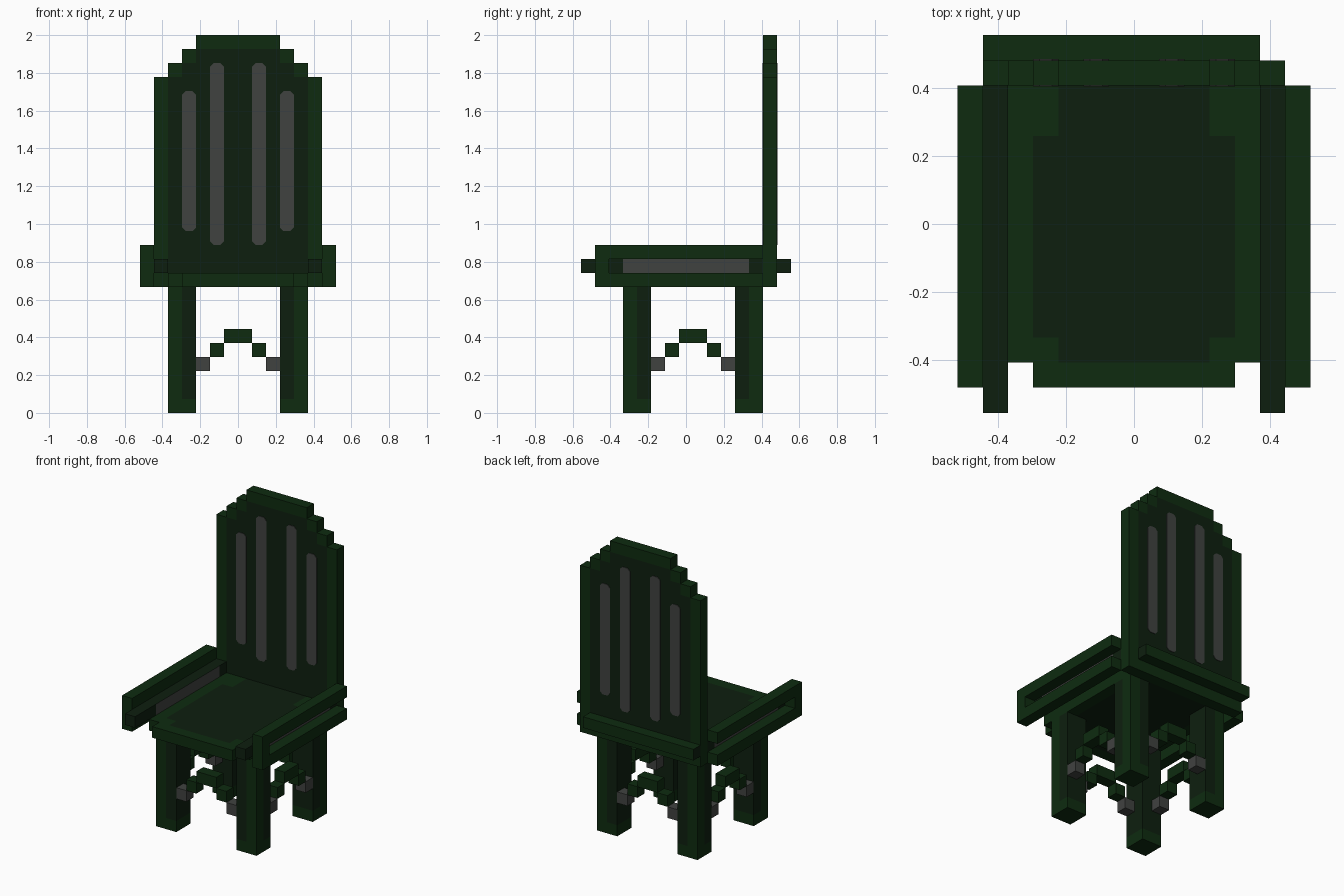
import bpy, bmesh
from mathutils import Vector

if "Cube" in bpy.data.objects:
    bpy.data.objects.remove(bpy.data.objects["Cube"])

U = 2 / 27                      # one block
OFF = Vector((-7, -7.5, 0))     # block grid origin


def material(name, rgb):
    m = bpy.data.materials.new(name)
    m.use_nodes = True
    m.diffuse_color = (*rgb, 1)
    bsdf = m.node_tree.nodes["Principled BSDF"]
    bsdf.inputs["Base Color"].default_value = (*rgb, 1)
    bsdf.inputs["Roughness"].default_value = 0.9
    return m


MATS = [material("green", (0.0044, 0.0245, 0.0050)),
        material("dark_green", (0.0042, 0.0135, 0.0048)),
        material("grey", (0.0510, 0.0545, 0.0510))]
GREEN, DARK, GREY = range(3)


def finish(name, bm):
    """Scale from block units to the final size and link the object."""
    bmesh.ops.recalc_face_normals(bm, faces=bm.faces)
    for v in bm.verts:
        v.co = (v.co + OFF) * U
    me = bpy.data.meshes.new(name)
    bm.to_mesh(me)
    bm.free()
    for m in MATS:
        me.materials.append(m)
    ob = bpy.data.objects.new(name, me)
    bpy.context.collection.objects.link(ob)
    return ob


def blocks(name, boxes, rule):
    """Join boxes (lo, hi) on the block grid; rule(centre, normal) gives the colour."""
    bm = bmesh.new()
    for lo, hi in boxes:
        lo, hi = Vector(lo), Vector(hi)
        vs = bmesh.ops.create_cube(bm, size=1)["verts"]
        for v in vs:
            v.co = Vector([(lo[a] + hi[a]) / 2 + v.co[a] * (hi[a] - lo[a]) for a in range(3)])
    # cut along the grid
    for a in range(3):
        vals = [v.co[a] for v in bm.verts]
        for k in range(round(min(vals)) + 1, round(max(vals))):
            co, no = Vector((0, 0, 0)), Vector((0, 0, 0))
            co[a], no[a] = k, 1
            bmesh.ops.bisect_plane(bm, geom=bm.verts[:] + bm.edges[:] + bm.faces[:],
                                   plane_co=co, plane_no=no, dist=1e-4)
    # drop faces shared by two touching boxes
    seen = {}
    for f in bm.faces:
        key = tuple(round(c, 2) for c in f.calc_center_median())
        seen.setdefault(key, []).append(f)
    hidden = [f for fs in seen.values() if len(fs) > 1 for f in fs]
    bmesh.ops.delete(bm, geom=hidden, context="FACES")
    bmesh.ops.remove_doubles(bm, verts=bm.verts, dist=1e-3)
    bm.normal_update()
    for f in bm.faces:
        f.material_index = rule(f.calc_center_median(), f.normal)
    bmesh.ops.dissolve_limit(bm, angle_limit=0.01, verts=bm.verts, edges=bm.edges,
                             delimit={"MATERIAL"})
    return finish(name, bm)


def plain(col):
    return lambda c, n: col


def mirror_x(boxes):
    return [((14 - hi[0], lo[1], lo[2]), (14 - lo[0], hi[1], hi[2])) for lo, hi in boxes]


def mirror_y(boxes):
    return [((lo[0], 16 - hi[1], lo[2]), (hi[0], 16 - lo[1], hi[2])) for lo, hi in boxes]


# Backrest: stepped top, green rim around a dark panel
def back_rule(c, n):
    x = abs(c.x - 7)
    top = 24 if x > 4 else 25 if x > 3 else 26
    return DARK if abs(n.y) > 0.5 and x < 5 and 10 < c.z < top else GREEN


blocks("backrest", [((1, 13, 9), (13, 14, 24)), ((2, 13, 24), (12, 14, 25)),
                    ((3, 13, 25), (11, 14, 26)), ((4, 13, 26), (10, 14, 27))], back_rule)


# Grey slats inlaid through the backrest, with clipped corners
def slat(name, x, z0, z1, c=0.25, e=0.05):
    outline = [(x + c, z0), (x + 1 - c, z0), (x + 1, z0 + c), (x + 1, z1 - c),
               (x + 1 - c, z1), (x + c, z1), (x, z1 - c), (x, z0 + c)]
    bm = bmesh.new()
    face = bm.faces.new([bm.verts.new((px, 13 - e, pz)) for px, pz in outline])
    ext = bmesh.ops.extrude_face_region(bm, geom=[face])["geom"]
    for v in ext:
        if isinstance(v, bmesh.types.BMVert):
            v.co.y = 14 + e
    for f in bm.faces:
        f.material_index = GREY
    finish(name, bm)


for side, xo, xi in (("right", 3, 5), ("left", 10, 8)):
    slat(side + "_outer_slat", xo, 13, 23)
    slat(side + "_inner_slat", xi, 12, 25)

# Rail across the lower back
blocks("back_rail", [((1, 14, 10), (12, 15, 11))],
       lambda c, n: DARK if abs(n.x) > 0.5 else GREEN)


# Seat with a dark inset area
def seat_rule(c, n):
    x = abs(c.x - 7)
    inset = (x < 4 and 3 < c.y < 11) or (x < 3 and 2 < c.y < 13)
    return DARK if abs(n.z) > 0.5 and inset else GREEN


blocks("seat", [((2, 2, 9), (12, 13, 10)), ((3, 1, 9), (11, 2, 10))], seat_rule)


# Armrests: two outer rails, a front post and a recessed panel
def panel_rule(c, n):
    return GREY if abs(n.x) > 0.5 and 3 < c.y < 12 else DARK


rails = [((0, 1, 9), (1, 13, 10)), ((0, 1, 11), (1, 13, 12)), ((0, 1, 10), (1, 2, 11))]
panel = [((1, 0, 10), (2, 13, 11))]
for side, flip in (("right", lambda b: b), ("left", mirror_x)):
    blocks(side + "_arm_rails", flip(rails), plain(GREEN))
    blocks(side + "_arm_panel", flip(panel), panel_rule)


# Legs: green foot and outer corner, dark inner columns
def leg_rule(c, n):
    # step inside the face to find the block it belongs to
    p = c - n * 0.5
    outer = abs(p.x - 7) > 4 and abs(p.y - 8) > 4
    return GREEN if outer or p.z < 1 else DARK


leg = [((2, 3, 0), (4, 5, 9))]
for name, boxes in (("front_right_leg", leg), ("front_left_leg", mirror_x(leg)),
                    ("back_right_leg", mirror_y(leg)),
                    ("back_left_leg", mirror_x(mirror_y(leg)))):
    blocks(name, boxes, leg_rule)

# Stepped arches between the legs, with grey end blocks
front_half = [((4, 3, 3), (5, 4, 4)), ((5, 3, 4), (6, 4, 5)), ((6, 3, 5), (7, 4, 6))]
side_half = [((2, 5, 3), (3, 6, 4)), ((2, 6, 4), (3, 7, 5)), ((2, 7, 5), (3, 8, 6))]
front_arch = front_half + mirror_x(front_half)
side_arch = side_half + mirror_y(side_half)
for name, boxes in (("front_arch", front_arch), ("back_arch", mirror_y(front_arch)),
                    ("right_arch", side_arch), ("left_arch", mirror_x(side_arch))):
    blocks(name, boxes, lambda c, n: GREY if (c - n * 0.5).z < 4 else GREEN)
